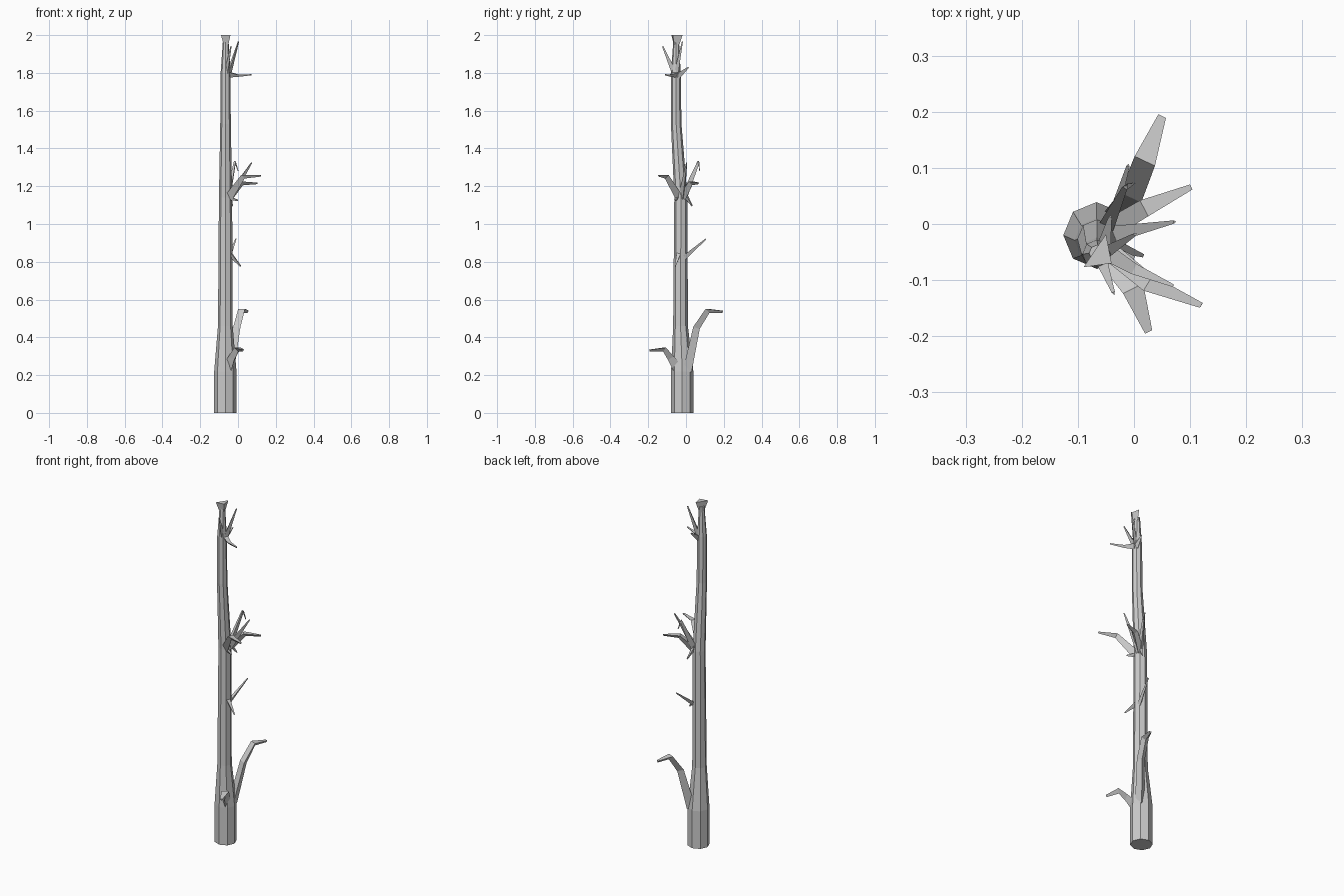
import bpy, bmesh
from math import cos, sin, tau
from mathutils import Vector


def loft(name, rings):
    """Skin a list of equal-sized vertex rings and cap both ends."""
    bm = bmesh.new()
    loops = [[bm.verts.new(p) for p in ring] for ring in rings]
    n = len(loops[0])
    for a, b in zip(loops, loops[1:]):
        for i in range(n):
            j = (i + 1) % n
            bm.faces.new((a[i], a[j], b[j], b[i]))
    bm.faces.new(loops[0][::-1])
    bm.faces.new(loops[-1])
    bmesh.ops.recalc_face_normals(bm, faces=bm.faces)
    mesh = bpy.data.meshes.new(name)
    bm.to_mesh(mesh)
    bm.free()
    obj = bpy.data.objects.new(name, mesh)
    bpy.context.collection.objects.link(obj)
    return obj


def branch(name, path, sizes):
    """Three-sided tapering branch: flat on top, keel underneath."""
    pts = [Vector(p) for p in path]
    out = pts[-1] - pts[0]
    side = Vector((-out.y, out.x, 0)).normalized()
    rings = []
    for i, (p, (w, h)) in enumerate(zip(pts, sizes)):
        t = (pts[min(i + 1, len(pts) - 1)] - pts[max(i - 1, 0)]).normalized()
        up = t.cross(side).normalized()
        rings.append([p + side * w / 2 + up * h / 2,
                      p - side * w / 2 + up * h / 2,
                      p - up * h / 2])
    return loft(name, rings)


# Trunk: eight-sided, (x, y, z, radius)
trunk = [(-0.067, -0.02, 0, 0.059), (-0.067, -0.02, 0.22, 0.059),
         (-0.067, -0.029, 0.46, 0.039), (-0.066, -0.027, 1.14, 0.035),
         (-0.066, -0.052, 1.53, 0.028), (-0.066, -0.054, 1.8, 0.026),
         (-0.065, -0.052, 1.97, 0.015)]
loft("trunk", [[(x + r * cos(k * tau / 8), y + r * sin(k * tau / 8), z)
                for k in range(8)] for x, y, z, r in trunk])

# Flared broken tip
tip = [(-0.05, -0.018), (-0.09, -0.077), (-0.04, -0.07)]
c = Vector((-0.062, -0.053))
loft("trunk_tip", [[(*(c + (Vector(p) - c) * s), z) for p in tip]
                   for s, z in ((0.5, 1.95), (1, 2.0))])

# Lower branches
branch("low_back_branch",
       [(-0.035, 0.012, 0.22), (0.0, 0.06, 0.45), (0.022, 0.118, 0.54), (0.05, 0.192, 0.535)],
       [(0.05, 0.04), (0.042, 0.03), (0.04, 0.025), (0.015, 0.012)])
branch("low_front_branch",
       [(-0.045, -0.05, 0.235), (-0.025, -0.085, 0.29), (0.0, -0.118, 0.335), (0.026, -0.192, 0.33)],
       [(0.055, 0.045), (0.045, 0.03), (0.04, 0.022), (0.014, 0.01)])

# Bent branches of the middle cluster
bent = [(0.035, 0.04), (0.032, 0.022), (0.01, 0.008)]
branch("mid_front_branch", [(-0.045, -0.045, 1.14), (0.03, -0.108, 1.25), (0.12, -0.145, 1.255)], bent)
branch("mid_right_branch", [(-0.045, -0.01, 1.14), (0.022, 0.03, 1.215), (0.102, 0.066, 1.215)], bent)
branch("mid_back_branch", [(-0.045, 0.0, 1.16), (-0.014, 0.068, 1.33), (0.0, 0.072, 1.28)],
       [(0.03, 0.03), (0.01, 0.012), (0.004, 0.004)])
branch("top_right_branch", [(-0.05, -0.05, 1.79), (0.0, -0.08, 1.785), (0.07, -0.11, 1.79)],
       [(0.03, 0.03), (0.02, 0.012), (0.005, 0.006)])

# Straight twigs: (start, end, base thickness)
twigs = [((-0.045, -0.01, 0.82), (-0.01, 0.105, 0.92), 0.022),
         ((-0.045, -0.035, 0.84), (0.015, -0.056, 0.775), 0.024),
         ((-0.045, -0.02, 1.14), (0.073, 0.004, 1.325), 0.035),
         ((-0.045, -0.045, 1.135), (0.0, -0.06, 1.125), 0.02),
         ((-0.05, -0.005, 1.15), (-0.03, 0.032, 1.095), 0.022),
         ((-0.06, -0.06, 1.79), (-0.036, -0.124, 1.94), 0.025),
         ((-0.05, -0.05, 1.78), (0.003, -0.018, 1.965), 0.025),
         ((-0.055, -0.045, 1.78), (-0.042, 0.014, 1.83), 0.03)]
for i, (a, b, w) in enumerate(twigs):
    branch(f"twig_{i + 1}", [a, b], [(w, w), (0.006, 0.006)])
